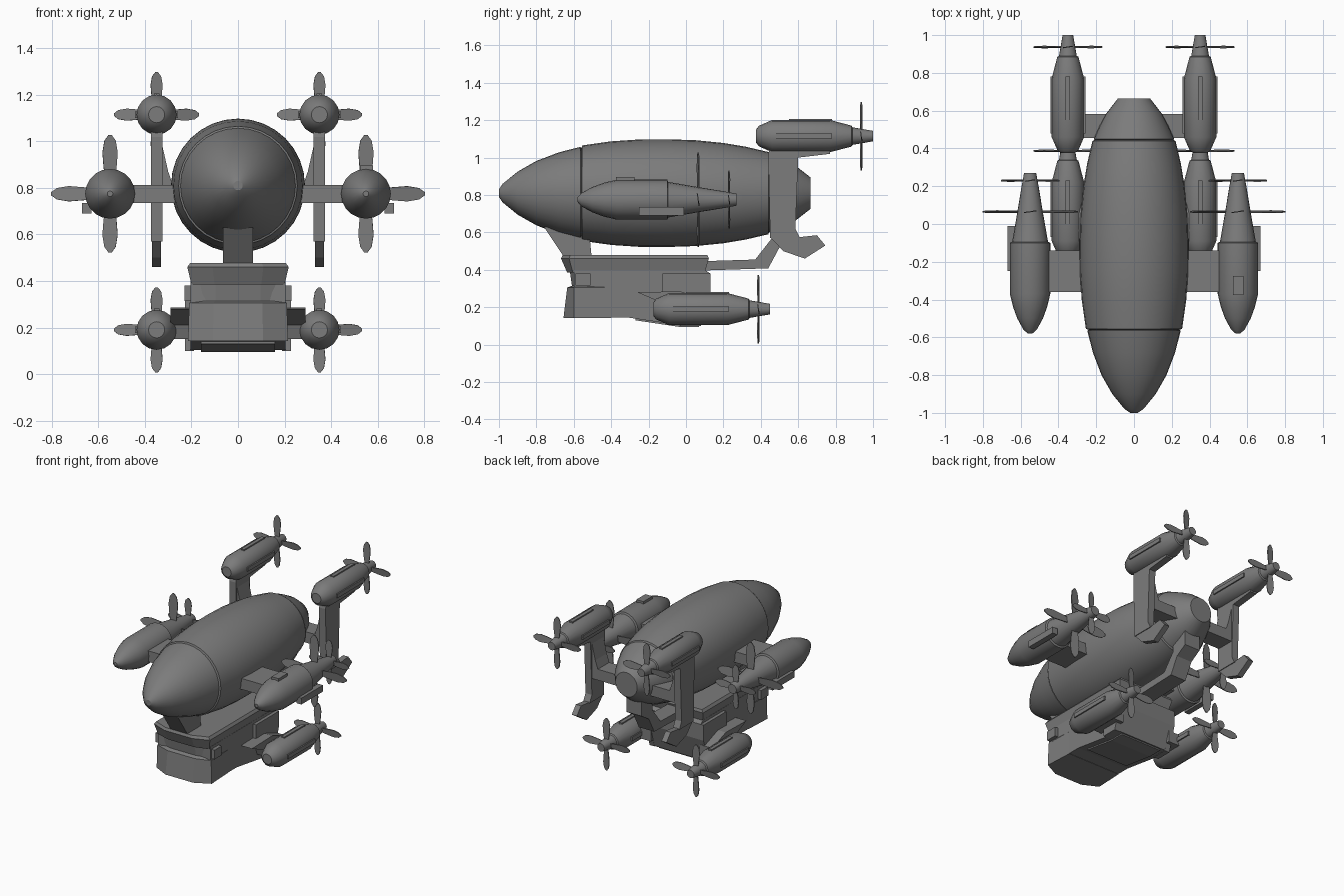
import bpy, bmesh, math
from mathutils import Vector, Matrix

if "Cube" in bpy.data.objects:
    bpy.data.objects.remove(bpy.data.objects["Cube"])

grey = bpy.data.materials.new("airship grey")
grey.use_nodes = True
COLOUR = (0.2, 0.2, 0.2, 1)
grey.diffuse_color = COLOUR
grey.node_tree.nodes["Principled BSDF"].inputs["Base Color"].default_value = COLOUR


def finish(name, bm, smooth=False):
    bmesh.ops.recalc_face_normals(bm, faces=bm.faces)
    me = bpy.data.meshes.new(name)
    bm.to_mesh(me)
    bm.free()
    me.materials.append(grey)
    ob = bpy.data.objects.new(name, me)
    bpy.context.collection.objects.link(ob)
    if smooth:
        bpy.ops.object.select_all(action='DESELECT')
        ob.select_set(True)
        bpy.context.view_layer.objects.active = ob
        bpy.ops.object.shade_smooth_by_angle(angle=math.radians(32))
    return ob


def lathe(name, profile, loc, seg):
    """Revolve (y, radius) points about a lengthwise axis, capping both ends."""
    bm = bmesh.new()
    rings = []
    for y, r in profile:
        rings.append([bm.verts.new(Vector(loc) + Vector((r * math.cos(a), y, r * math.sin(a))))
                      for a in (2 * math.pi * i / seg for i in range(seg))])
    for p, q in zip(rings, rings[1:]):
        for i in range(seg):
            j = (i + 1) % seg
            bm.faces.new((p[i], p[j], q[j], q[i]))
    bm.faces.new(rings[0])
    bm.faces.new(rings[-1])
    return finish(name, bm, True)


def prism(name, pts, a, b, axis):
    """Extrude a flat outline between a and b along the x, y or z axis."""
    place = {'x': lambda p, t: (t, p[0], p[1]),
             'y': lambda p, t: (p[0], t, p[1]),
             'z': lambda p, t: (p[0], p[1], t)}[axis]
    bm = bmesh.new()
    lo = [bm.verts.new(place(p, a)) for p in pts]
    hi = [bm.verts.new(place(p, b)) for p in pts]
    bm.faces.new(lo)
    bm.faces.new(hi)
    for i in range(len(pts)):
        j = (i + 1) % len(pts)
        bm.faces.new((lo[i], lo[j], hi[j], hi[i]))
    return finish(name, bm)


def box(name, x, y, z):
    return prism(name, [(x[0], y[0]), (x[1], y[0]), (x[1], y[1]), (x[0], y[1])], z[0], z[1], 'z')


def propeller(name, loc, radius, width):
    """Four pitched petal blades around a lengthwise axis."""
    bm = bmesh.new()
    shape = [(0.1, 0.5), (0.45, 0.85), (0.7, 1), (0.9, 0.75), (1, 0.2)]
    outline = [(w * width / 2, r * radius) for r, w in shape]
    outline += [(-x, z) for x, z in reversed(outline)]
    for k in range(4):
        turn = Matrix.Rotation(k * math.pi / 2, 3, 'Y') @ Matrix.Rotation(0.15, 3, 'Z')
        lo, hi = [[bm.verts.new(Vector(loc) + turn @ Vector((x, t, z))) for x, z in outline]
                  for t in (-0.003, 0.003)]
        bm.faces.new(lo)
        bm.faces.new(hi)
        for i in range(len(lo)):
            j = (i + 1) % len(lo)
            bm.faces.new((lo[i], lo[j], hi[j], hi[i]))
    return finish(name, bm)


# Envelope with two shallow seams and a blunt tail
lathe("envelope", [(-1, 0.02), (-0.98, 0.05), (-0.9, 0.115), (-0.8, 0.172), (-0.68, 0.218),
                   (-0.565, 0.247), (-0.56, 0.24), (-0.555, 0.255), (-0.4, 0.277), (-0.25, 0.287),
                   (-0.1, 0.288), (0.05, 0.283), (0.2, 0.268), (0.32, 0.248), (0.44, 0.22),
                   (0.445, 0.207), (0.45, 0.213), (0.52, 0.182), (0.585, 0.147), (0.665, 0.085)],
      (0, 0, 0.81), 32)

SMALL = [(-0.175, 0.035), (-0.16, 0.055), (-0.09, 0.086), (0.22, 0.086), (0.335, 0.056),
         (0.34, 0.047), (0.45, 0.028)]
LARGE = [(-0.58, 0.012), (-0.56, 0.035), (-0.5, 0.068), (-0.44, 0.09), (-0.37, 0.107),
         (-0.1, 0.107), (-0.095, 0.095), (0.06, 0.068), (0.2, 0.045), (0.27, 0.032)]


def small_engine(name, x, y, z):
    lathe(name, [(py + y, r) for py, r in SMALL], (x, 0, z), 16)
    propeller(name + "_propeller", (x, y + 0.387, z), 0.183, 0.052)
    for s in (1, -1):
        box(name + "_side_rail", (x + s * 0.08, x + s * 0.092), (y - 0.07, y + 0.23), (z - 0.014, z + 0.014))
    box(name + "_top_rail", (x - 0.012, x + 0.012), (y + 0.0, y + 0.23), (z + 0.075, z + 0.092))


for s, side in ((1, "left"), (-1, "right")):
    # Large mid engines with twin propellers and their arms
    x = s * 0.55
    lathe(side + "_main_engine", LARGE, (x, 0, 0.775), 20)
    propeller(side + "_main_propeller", (x, 0.065, 0.775), 0.253, 0.066)
    propeller(side + "_rear_propeller", (x, 0.23, 0.775), 0.155, 0.05)
    box(side + "_engine_arm", (s * 0.24, s * 0.47), (-0.36, -0.14), (0.735, 0.812))
    box(side + "_engine_vent", (x + s * 0.08, x + s * 0.12), (-0.25, -0.01), (0.69, 0.735))

    # Small engines: one beside the cabin, one above the tail
    small_engine(side + "_lower_engine", s * 0.35, 0, 0.19)
    small_engine(side + "_tail_engine", s * 0.35, 0.55, 1.115)

    # Tail pylon with a swept lower fin
    prism(side + "_tail_pylon", [(0.44, 1.02), (0.45, 1.06), (0.77, 1.06), (0.77, 1.02), (0.6, 1.0),
                                 (0.585, 0.62), (0.61, 0.57), (0.45, 0.57)],
          s * 0.325, s * 0.375, 'x')
    prism(side + "_tail_fin", [(0.45, 0.575), (0.61, 0.575), (0.7, 0.585), (0.745, 0.53),
                               (0.635, 0.46), (0.52, 0.5)], s * 0.33, s * 0.37, 'x')
    prism(side + "_tail_arm", [(s * 0.1, 0.735), (s * 0.34, 0.735), (s * 0.34, 1.0), (s * 0.325, 0.98),
                               (s * 0.3, 0.87), (s * 0.28, 0.812), (s * 0.1, 0.812)], 0.455, 0.583, 'y')

    # Cabin side fittings and lower engine bracket
    prism(side + "_cabin_shoulder", [(-0.125, 0.38), (0.13, 0.38), (0.13, 0.27), (0.08, 0.1),
                                     (-0.03, 0.1), (-0.03, 0.28), (-0.125, 0.28)],
          s * 0.19, s * 0.228, 'x')
    box(side + "_cabin_light", (s * 0.18, s * 0.23), (-0.59, -0.51), (0.315, 0.38))
    prism(side + "_lower_bracket", [(-0.26, 0.28), (-0.03, 0.285), (0.12, 0.23), (0.12, 0.15),
                                    (-0.08, 0.15), (-0.1, 0.21)], s * 0.19, s * 0.29, 'x')
box("engine_hatch", (0.525, 0.58), (-0.375, -0.275), (0.86, 0.896))


def bowed(front, corner, half, rear, rear_half):
    """Plan outline with a three-sided bow."""
    return [(-half, corner), (-half * 0.5, front), (half * 0.5, front), (half, corner),
            (rear_half, rear), (-rear_half, rear)]


def loft(name, layers):
    """Stack plan outlines given as (outline, height or height rule)."""
    bm = bmesh.new()
    rings = [[bm.verts.new((x, y, h(y))) for x, y in pts] for pts, h in layers]
    for p, q in zip(rings, rings[1:]):
        for i in range(len(p)):
            j = (i + 1) % len(p)
            bm.faces.new((p[i], p[j], q[j], q[i]))
    bm.faces.new(rings[0])
    bm.faces.new(rings[-1])
    return finish(name, bm)


def level(z):
    return lambda y: z


# Cabin: sloped-bottom hull, recessed window band and overhanging roof
prism("cabin_body", [(-0.6, 0.145), (-0.31, 0.145), (-0.03, 0.103), (0.08, 0.103), (0.13, 0.27),
                     (0.13, 0.38), (0.1, 0.4), (-0.6, 0.4)], -0.205, 0.205, 'x')
loft("cabin_bow", [(bowed(-0.655, -0.6, 0.215, -0.4, 0.205), level(0.143)),
                   (bowed(-0.635, -0.6, 0.21, -0.4, 0.205), level(0.305)),
                   (bowed(-0.61, -0.585, 0.195, -0.4, 0.2), level(0.315)),
                   (bowed(-0.62, -0.59, 0.195, -0.4, 0.2), level(0.385))])
loft("cabin_roof", [(bowed(-0.635, -0.605, 0.2, 0.1, 0.2), level(0.385)),
                    (bowed(-0.668, -0.625, 0.218, 0.122, 0.218), level(0.46)),
                    (bowed(-0.66, -0.62, 0.205, 0.115, 0.205), level(0.478))])
prism("cabin_belly_plate", [(-0.27, 0.14), (-0.03, 0.105), (0.07, 0.105), (0.07, 0.094),
                            (-0.03, 0.094), (-0.27, 0.13)], -0.16, 0.16, 'x')

# Struts joining the cabin to the envelope
prism("front_strut", [(-0.76, 0.63), (-0.62, 0.42), (-0.5, 0.42), (-0.52, 0.63)], -0.065, 0.065, 'x')
prism("rear_strut", [(0.05, 0.395), (0.44, 0.408), (0.5, 0.52), (0.58, 0.57), (0.58, 0.7), (0.46, 0.7),
                     (0.46, 0.57), (0.37, 0.455), (0.05, 0.445)], -0.06, 0.06, 'x')
